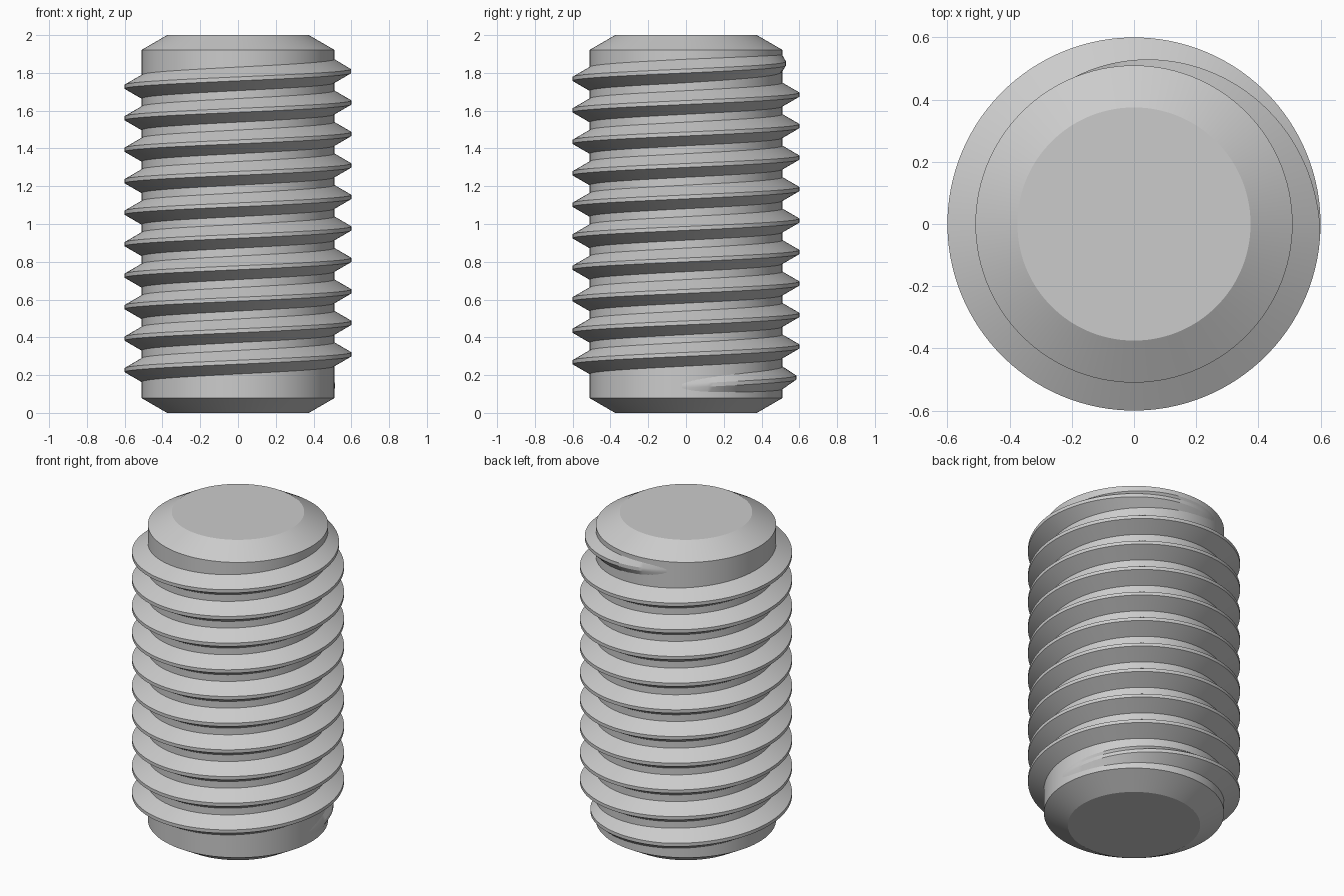
import bpy, math

default = bpy.data.objects.get("Cube")
if default:
    bpy.data.objects.remove(default, do_unlink=True)

STEPS = 120                      # segments per turn
ROOT, CREST, PITCH = 0.51, 0.6, 1 / 6
HEIGHT = 2.0

steel = bpy.data.materials.new("plain grey steel")
steel.use_nodes = True
GREY = (0.6, 0.6, 0.6, 1)
steel.diffuse_color = GREY
steel.node_tree.nodes["Principled BSDF"].inputs["Base Color"].default_value = GREY


def make_object(name, verts, faces):
    mesh = bpy.data.meshes.new(name)
    mesh.from_pydata(verts, [], faces)
    mesh.materials.append(steel)
    obj = bpy.data.objects.new(name, mesh)
    bpy.context.collection.objects.link(obj)
    bpy.ops.object.select_all(action='DESELECT')
    obj.select_set(True)
    bpy.context.view_layer.objects.active = obj
    bpy.ops.object.shade_smooth_by_angle(angle=math.radians(25))
    return obj


def polar(r, a, z):
    return (r * math.cos(a), r * math.sin(a), z)


# Chamfered core: lathed profile with flat ends
profile = [(0.375, 0), (ROOT, 0.078), (ROOT, HEIGHT - 0.078), (0.375, HEIGHT)]
verts = [polar(r, math.tau * i / STEPS, z) for r, z in profile for i in range(STEPS)]
faces = [(k * STEPS + i, k * STEPS + (i + 1) % STEPS,
          (k + 1) * STEPS + (i + 1) % STEPS, (k + 1) * STEPS + i)
         for k in range(len(profile) - 1) for i in range(STEPS)]
faces.append(tuple(reversed(range(STEPS))))
faces.append(tuple(range(3 * STEPS, 4 * STEPS)))
make_object("core", verts, faces)

# Right-handed 60 degree thread that fades into the core at both ends
start, end = math.radians(-5), math.tau * 10 + math.radians(115)
fade = math.radians(118)
z_at_zero = 0.31 - PITCH
crest_half = PITCH / 16
root_half = PITCH * 3 / 8
bury = 0.012
count = round((end - start) / math.tau * STEPS)
verts, faces = [], []
for i in range(count + 1):
    a = start + (end - start) * i / count
    z = z_at_zero + PITCH * a / math.tau
    rise = min(1, (a - start) / fade, (end - a) / fade)
    crest = ROOT - 0.002 + (CREST - ROOT + 0.002) * rise
    base_half = root_half + bury * math.tan(math.radians(30)) * rise
    verts += [polar(ROOT - bury, a, z - base_half), polar(crest, a, z - crest_half),
              polar(crest, a, z + crest_half), polar(ROOT - bury, a, z + base_half)]
    if i < count:
        for k in range(4):
            n = (k + 1) % 4
            faces.append((4 * i + k, 4 * i + 4 + k, 4 * i + 4 + n, 4 * i + n))
faces.append((0, 1, 2, 3))
last = 4 * count
faces.append((last + 3, last + 2, last + 1, last))
make_object("thread", verts, faces)
